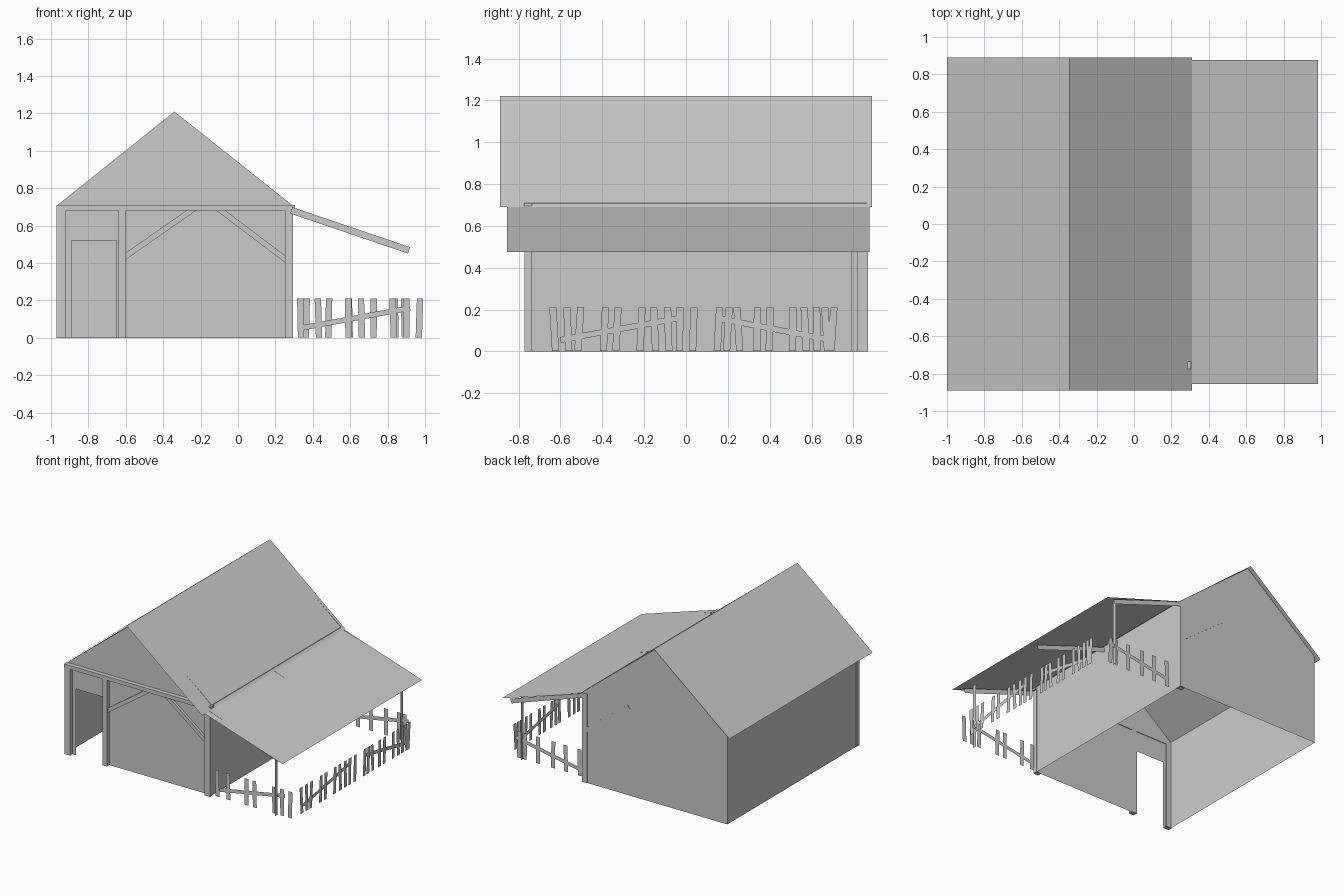
import bpy, math, random
from mathutils import Vector

if "Cube" in bpy.data.objects:
    bpy.data.objects.remove(bpy.data.objects["Cube"])

random.seed(4)


def mesh_obj(name, verts, faces):
    me = bpy.data.meshes.new(name)
    me.from_pydata(verts, [], faces)
    ob = bpy.data.objects.new(name, me)
    bpy.context.collection.objects.link(ob)
    return ob


def sheet(name, pts):
    return mesh_obj(name, pts, [tuple(range(len(pts)))])


def box(name, x0, x1, y0, y1, z0, z1):
    v = [(x, y, z) for x in (x0, x1) for y in (y0, y1) for z in (z0, z1)]
    f = [(0, 1, 3, 2), (4, 6, 7, 5), (0, 4, 5, 1), (2, 3, 7, 6), (0, 2, 6, 4), (1, 5, 7, 3)]
    return mesh_obj(name, v, f)


def strip2d(a, b, w):
    """Four corners of a flat bar of width w from a to b."""
    a, b = Vector(a), Vector(b)
    d = (b - a).normalized()
    n = Vector((-d.y, d.x)) * w / 2
    return [a + n, a - n, b - n, b + n]


def bar_xz(name, a, b, w, y):
    return sheet(name, [(p.x, y, p.y) for p in strip2d(a, b, w)])


def bar_yz(name, a, b, w, x):
    return sheet(name, [(x, p.x, p.y) for p in strip2d(a, b, w)])


def brace(name, a, b, w, y0, y1):
    c = strip2d(a, b, w)
    v = [(p.x, y0, p.y) for p in c] + [(p.x, y1, p.y) for p in c]
    f = [(0, 1, 2, 3), (7, 6, 5, 4)] + [(i, i + 4, (i + 1) % 4 + 4, (i + 1) % 4) for i in range(4)]
    return mesh_obj(name, v, f)


L, R, MID = -0.965, 0.29, -0.34
F, B = -0.74, 0.865
EAVE, TOP = 0.71, 1.21

# Walls: open floor, door cut into the front outline
sheet("front_wall", [(x, F, z) for x, z in (
    (L, 0), (-0.89, 0), (-0.89, 0.52), (-0.65, 0.52), (-0.65, 0), (R, 0),
    (R, EAVE), (MID, TOP), (L, EAVE))])
sheet("back_wall", [(x, B, z) for x, z in (
    (R, 0), (L, 0), (L, EAVE), (MID, TOP), (R, EAVE))])
for name, x in (("left_wall", L), ("right_wall", R)):
    sheet(name, [(x, F, 0), (x, B, 0), (x, B, EAVE), (x, F, EAVE)])

# Main roof and lean-to roof
mesh_obj("main_roof", [(x, y, z) for y in (-0.89, 0.89)
                       for x, z in ((-1, 0.69), (-0.345, 1.22), (0.31, 0.69))],
         [(0, 1, 4, 3), (1, 2, 5, 4)])
sheet("lean_to_roof", [(0.31, -0.855, 0.69), (0.985, -0.855, 0.475),
                       (0.985, 0.878, 0.475), (0.31, 0.878, 0.69)])

# Front timber frame
for i, (x0, x1) in enumerate(((-0.97, -0.92), (-0.64, -0.60), (0.25, 0.295))):
    box(f"front_post_{i}", x0, x1, -0.77, F + 0.005, 0, 0.685)
box("front_beam", -0.97, 0.305, -0.775, F + 0.005, 0.68, 0.71)
brace("front_brace_left", (-0.61, 0.43), (-0.23, 0.695), 0.03, -0.76, F)
brace("front_brace_right", (0.26, 0.415), (-0.11, 0.695), 0.03, -0.76, F)

# Back timber frame
box("back_post", 0.25, 0.295, 0.825, 0.87, 0, 0.70)
brace("back_brace_right", (0.26, 0.415), (-0.11, 0.695), 0.03, 0.84, 0.87)
sheet("back_brace_left", [(-0.91, 0.868, 0.43), (-0.77, 0.868, 0.53), (-0.86, 0.868, 0.485)])

# Lean-to rafters and posts
for i, y in enumerate((-0.80, 0.015, 0.868)):
    bar_xz(f"lean_to_rafter_{i}", (0.285, 0.682), (0.915, 0.468), 0.036, y)
for i, y in enumerate((-0.755, 0.805)):
    bar_yz(f"lean_to_post_{i}", (y, 0), (y, 0.515), 0.033, 0.86)

# Fence: slightly crooked pickets with sloping rails
H, W = 0.21, 0.034


def tilt():
    return random.uniform(-0.008, 0.008)


front_x = (0.335, 0.43, 0.59, 0.66, 0.83, 0.90, 0.97)
back_x = (0.365, 0.485, 0.595, 0.725, 0.84, 0.89)
for side, xs, y in (("front", front_x, -0.737), ("back", back_x, 0.80)):
    for i, x in enumerate(xs):
        t = tilt() * 0.5
        bar_xz(f"{side}_picket_{i}", (x - t, 0.002), (x + t, H), W, y)
    bar_xz(f"{side}_rail", (0.35, 0.055), (0.92, 0.16), 0.028, y + 0.006)

side_y = (-0.63, -0.565, -0.51, -0.39, -0.33, -0.215, -0.15, -0.085, -0.03, 0.035,
          0.155, 0.20, 0.25, 0.34, 0.40, 0.51, 0.57, 0.625, 0.67, 0.70)
for i, y in enumerate(side_y):
    t = tilt()
    bar_yz(f"side_picket_{i}", (y - t, 0.002), (y + t, H), W, 0.993)
bar_yz("side_rail_front", (-0.60, 0.055), (-0.03, 0.16), 0.028, 0.987)
bar_yz("side_rail_back", (0.17, 0.155), (0.69, 0.055), 0.028, 0.987)
